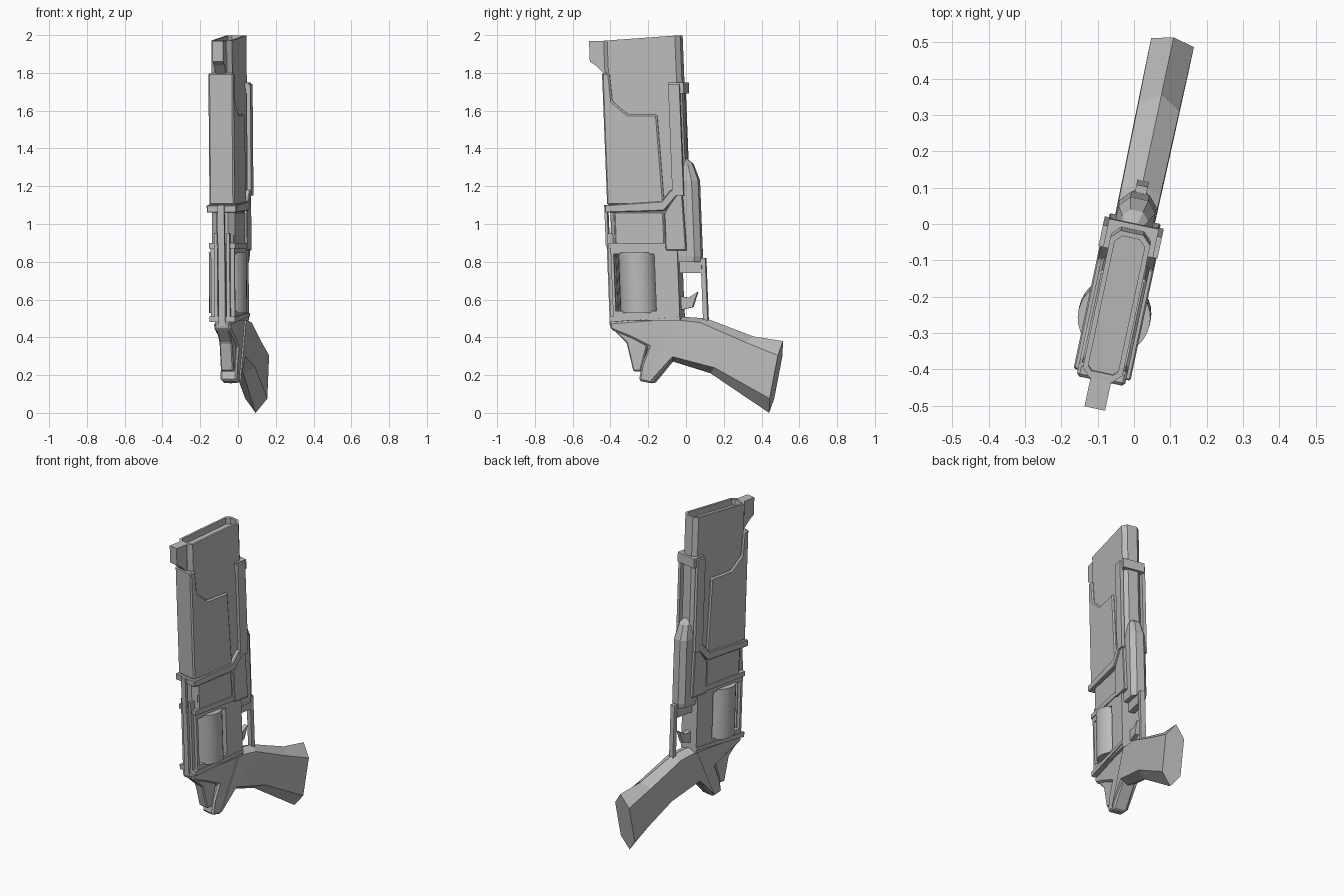
import bpy, bmesh, math

YAW = math.radians(12)      # turn of the whole piece about z
LEAN = 0.04                 # backward lean per unit of height
FRONT = -0.36               # front plane of the housing at ground level
DEPTH = 0.415               # front to back of the housing
FRAME = 0.36                # front to back of the drum frame

cube = bpy.data.objects.get("Cube")
if cube:
    bpy.data.objects.remove(cube, do_unlink=True)

metal = bpy.data.materials.new("plain grey")
metal.use_nodes = True
grey = (0.5, 0.5, 0.5, 1)
metal.diffuse_color = grey
metal.node_tree.nodes["Principled BSDF"].inputs["Base Color"].default_value = grey


def loft(name, rings, chamfer=0):
    """Join rings of (side, depth, height) points into a closed leaning solid."""
    bm = bmesh.new()
    loops = []
    for ring in rings:
        loops.append([bm.verts.new((x, FRONT + d - LEAN * z, z)) for x, d, z in ring])
    for lower, upper in zip(loops, loops[1:]):
        for i in range(len(lower)):
            bm.faces.new((lower[i - 1], lower[i], upper[i], upper[i - 1]))
    bm.faces.new(loops[0])
    bm.faces.new(loops[-1])
    bmesh.ops.recalc_face_normals(bm, faces=bm.faces)
    mesh = bpy.data.meshes.new(name)
    bm.to_mesh(mesh)
    bm.free()
    mesh.materials.append(metal)
    part = bpy.data.objects.new(name, mesh)
    bpy.context.collection.objects.link(part)
    part.rotation_euler.z = -YAW
    if chamfer:
        modifier = part.modifiers.new("chamfer", "BEVEL")
        modifier.width = chamfer
        modifier.segments = 1
    return part


def slab(name, half_width, outline, chamfer=0):
    """Side outline of (depth, height) points, solid across the width."""
    loft(name, [[(x, d, z) for d, z in outline] for x in (-half_width, half_width)], chamfer)


def rectangle(front, back, bottom, top):
    return [(front, bottom), (back, bottom), (back, top), (front, top)]


def block(name, half_width, front, back, bottom, top, chamfer=0):
    slab(name, half_width, rectangle(front, back, bottom, top), chamfer)


def pair(name, inner, outer, front, back, bottom, top):
    """Matching blocks on the left and right."""
    outline = rectangle(front, back, bottom, top)
    for side, sign in (("left_", 1), ("right_", -1)):
        loft(side + name, [[(sign * x, d, z) for d, z in outline] for x in (inner, outer)])


def octagon(margin, height, slope=0):
    """Section of the housing with cut corners, shrunk by a margin."""
    half = 0.056 - margin
    cut = half * 0.43
    front, back = margin, DEPTH - margin
    quarter = [(half - cut, front), (half, front + cut), (half, back - cut), (half - cut, back)]
    ring = quarter + [(-x, d) for x, d in reversed(quarter)]
    return [(x, d, height + slope * d) for x, d in ring]


# Upper housing, with a slot sunk into its sloping muzzle
SLOPE, RIM = 0.07, 0.014
loft("upper_housing", [
    octagon(0, 0.87),
    octagon(0, 1.97, SLOPE),
    octagon(RIM, 1.97, SLOPE),
    octagon(RIM, 1.93, SLOPE),
])

# Hooked sight at the muzzle
slab("front_sight", 0.029, [(-.08, 1.97), (.02, 1.97), (.02, 1.79),
                            (-.01, 1.8), (-.05, 1.84), (-.08, 1.86)])

# Sheath wrapped around the front of the housing
slab("barrel_sheath", 0.068, [(-.01, 1.8), (.03, 1.8), (.04, 1.65), (.12, 1.58),
                              (.28, 1.58), (.3, 1.1), (-.01, 1.1)], chamfer=0.008)

# Middle band, stepping up to meet the side rails
slab("middle_band", 0.08, [(-.02, 1.1), (.29, 1.12), (.34, 1.18),
                           (.4, 1.18), (.3, 1.07), (-.02, 1.06)], chamfer=0.004)
pair("side_rail", 0.062, 0.083, front=.35, back=.41, bottom=1.15, top=1.74)
block("rail_clamp", 0.07, front=.35, back=.43, bottom=1.69, top=1.75)

# Lower housing and its rear side panels
block("lower_housing", 0.062, front=.02, back=.3, bottom=.88, top=1.07, chamfer=0.012)
slab("rear_panel", 0.072, [(.3, .86), (.41, .86), (.4, 1.17), (.38, 1.17), (.3, 1.06)],
     chamfer=0.004)

# Faceted block behind the barrel, tapering to a point at the top
rings = []
for height, size in ((.8, .93), (.83, 1), (1.23, 1), (1.32, .7), (1.36, .2)):
    wide, narrow = size * 0.052, size * 0.025
    root, shoulder, crest = .35, .38 + size * 0.07, .38 + size * 0.1
    half_ring = [(wide, root), (wide, shoulder), (narrow, crest)]
    ring = half_ring + [(-x, d) for x, d in reversed(half_ring)]
    rings.append([(x, d, height) for x, d in ring])
loft("rear_block", rings)

# Open frame around the drum, with a collar above and below
WALL = 0.064
block("frame_top", WALL, front=0, back=FRAME, bottom=.84, top=.9)
block("frame_bottom", WALL, front=0, back=FRAME, bottom=.49, top=.54)
block("frame_front", WALL, front=0, back=.015, bottom=.52, top=.86)
block("frame_back", WALL, front=.235, back=FRAME, bottom=.52, top=.86)
block("upper_collar", 0.07, front=-.01, back=.3, bottom=.87, top=.9)
slab("lower_collar", 0.07, [(-.02, .48), (FRAME, .51), (FRAME, .53), (-.02, .51)])

# Round drum
SIDES, RADIUS = 32, 0.1
turns = [math.tau * i / SIDES for i in range(SIDES)]
drum = loft("drum", [[(RADIUS * math.cos(t), .13 + RADIUS * math.sin(t), z) for t in turns]
                     for z in (.53, .85)])
bpy.ops.object.select_all(action="DESELECT")
drum.select_set(True)
bpy.context.view_layer.objects.active = drum
bpy.ops.object.shade_smooth_by_angle(angle=math.radians(35))

# Rail down the front, standing clear of the housing at the top
block("front_rail_upper", 0.018, front=-.035, back=-.02, bottom=.88, top=1.1)
block("front_rail_lower", 0.018, front=-.03, back=.02, bottom=.46, top=.9)
pair("front_rail_edge", 0.024, 0.042, front=-.02, back=.02, bottom=.48, top=.95)

# Receiver and hammer
slab("receiver", 0.045, [(-.03, .48), (.36, .51), (.31, .29), (.19, .155), (.12, .17),
                         (.14, .26), (.18, .35), (.08, .4), (-.02, .44)], chamfer=0.01)
slab("hammer", 0.034, [(-.01, .44), (.16, .41), (.17, .35), (.13, .22), (.09, .22),
                       (.06, .37)], chamfer=0.006)

# Trigger and its guard
block("guard_bridge", 0.02, front=.34, back=.48, bottom=.74, top=.81)
block("guard_post", 0.016, front=.475, back=.5, bottom=.48, top=.82)
slab("trigger", 0.014, [(.34, .62), (.4, .61), (.45, .64), (.42, .56), (.34, .54)])

# Six-sided handle between a top ridge and a bottom ridge
rings = []
for top, low, bevel in (
    ((.35, .51), (.18, .155), .05),
    ((.49, .5), (.29, .275), .1),
    ((.74, .405), (.5, .21), .15),
    ((.9, .38), (.81, 0), .2),
):
    half = 0.05 + bevel * 0.05
    ring = []
    for x, mix in ((0, 0), (half, bevel), (half, 1 - bevel),
                   (0, 1), (-half, 1 - bevel), (-half, bevel)):
        d, z = (a + (b - a) * mix for a, b in zip(top, low))
        ring.append((x, d, z))
    rings.append(ring)
loft("handle", rings)
